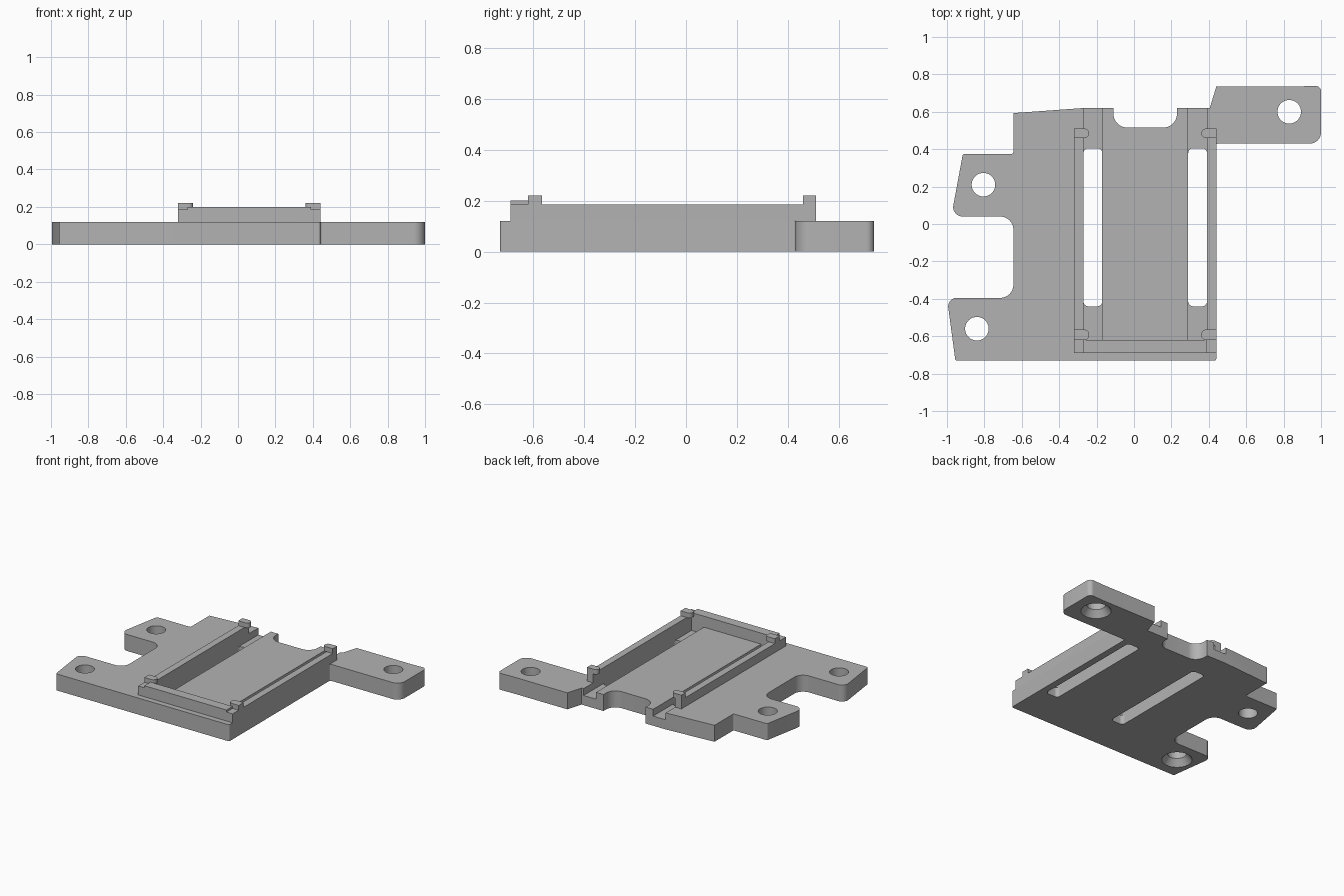
import bpy, bmesh, math
from mathutils import Vector

cube = bpy.data.objects.get("Cube")
if cube:
    bpy.data.objects.remove(cube, do_unlink=True)

grey = bpy.data.materials.new("plain_grey")
grey.use_nodes = True
grey.diffuse_color = (0.45, 0.45, 0.45, 1)
grey.node_tree.nodes["Principled BSDF"].inputs["Base Color"].default_value = (0.45, 0.45, 0.45, 1)


def fillet(corners, steps=8):
    """Turn (x, y, radius) corners into an outline with rounded corners."""
    out = []
    for i, (x, y, r) in enumerate(corners):
        p = Vector((x, y))
        if r == 0:
            out.append(p)
            continue
        a = (Vector(corners[i - 1][:2]) - p).normalized()
        b = (Vector(corners[(i + 1) % len(corners)][:2]) - p).normalized()
        half = a.angle(b) / 2
        centre = p + (a + b).normalized() * (r / math.sin(half))
        start = p + a * (r / math.tan(half)) - centre
        end = p + b * (r / math.tan(half)) - centre
        for k in range(steps + 1):
            t = k / steps
            out.append(centre + (start * (1 - t) + end * t).normalized() * r)
    return out


def make_object(name, bm):
    bmesh.ops.recalc_face_normals(bm, faces=bm.faces)
    mesh = bpy.data.meshes.new(name)
    bm.to_mesh(mesh)
    bm.free()
    mesh.materials.append(grey)
    ob = bpy.data.objects.new(name, mesh)
    bpy.context.collection.objects.link(ob)
    return ob


def prism(name, corners, z0, z1):
    bm = bmesh.new()
    face = bm.faces.new([bm.verts.new((p.x, p.y, z0)) for p in fillet(corners)])
    top = bmesh.ops.extrude_face_region(bm, geom=[face])["geom"]
    verts = [v for v in top if isinstance(v, bmesh.types.BMVert)]
    bmesh.ops.translate(bm, verts=verts, vec=(0, 0, z1 - z0))
    return make_object(name, bm)


def block(name, x0, x1, y0, y1, z0, z1, r=0):
    return prism(name, [(x0, y0, r), (x1, y0, r), (x1, y1, r), (x0, y1, r)], z0, z1)


def cone(name, x, y, r0, r1, z0, z1):
    bm = bmesh.new()
    bmesh.ops.create_cone(bm, cap_ends=True, segments=40, radius1=r0, radius2=r1, depth=z1 - z0)
    bmesh.ops.translate(bm, verts=bm.verts, vec=(x, y, (z0 + z1) / 2))
    return make_object(name, bm)


def cut(target, cutter):
    """Subtract the cutter and throw it away."""
    cutter.hide_render = True
    mod = target.modifiers.new("cut", "BOOLEAN")
    mod.operation, mod.solver, mod.object = "DIFFERENCE", "EXACT", cutter
    bpy.context.view_layer.update()
    graph = bpy.context.evaluated_depsgraph_get()
    mesh = bpy.data.meshes.new_from_object(target.evaluated_get(graph))
    target.modifiers.clear()
    target.data = mesh
    bpy.data.objects.remove(cutter, do_unlink=True)


T = 0.12      # plate top
RAIL = 0.185  # rail top

# Base plate with mounting tabs
plate = prism("base_plate", [
    (-0.955, -0.73, 0.01), (0.44, -0.73, 0.01), (0.44, 0.43, 0.01),
    (1.0, 0.43, 0.06), (1.0, 0.74, 0.03), (0.87, 0.735, 0), (0.44, 0.735, 0),
    (0.405, 0.62, 0), (0.23, 0.62, 0), (0.23, 0.515, 0.075), (-0.11, 0.515, 0.075),
    (-0.11, 0.62, 0), (-0.27, 0.62, 0), (-0.645, 0.593, 0), (-0.645, 0.375, 0.01),
    (-0.915, 0.375, 0.01), (-0.977, 0.04, 0.05), (-0.645, 0.04, 0.07),
    (-0.645, -0.395, 0.07), (-1.0, -0.395, 0.045)], 0, T)

# Long grooves with slots through the plate
for x0, x1 in ((-0.27, -0.17), (0.29, 0.39)):
    cut(plate, block("groove_cutter", x0, x1, -0.62, 0.7, 0.07, 0.3))
    cut(plate, block("slot_cutter", x0, x1, -0.44, 0.405, -0.1, 0.3, 0.025))

# Screw holes, two of them countersunk underneath
for x, y, sunk in ((0.83, 0.6, True), (-0.84, -0.56, True), (-0.805, 0.21, False)):
    cut(plate, cone("hole_cutter", x, y, 0.063, 0.063, -0.1, 0.3))
    if sunk:
        cut(plate, cone("countersink_cutter", x, y, 0.108, 0.06, -0.01, 0.05))

# Side rails and clips
parts = [plate]
for side, outer, inner, tip in (("right", -0.32, -0.27, -0.24), ("left", 0.44, 0.39, 0.36)):
    parts.append(block(side + "_rail", min(outer, inner), max(outer, inner), -0.69, 0.51, T, RAIL))
    for end, y0, y1 in (("front", -0.62, -0.565), ("back", 0.46, 0.51)):
        r = 0.024
        parts.append(prism(f"{side}_{end}_clip", [
            (outer, y0, 0), (tip, y0, r), (tip, y1, r), (outer, y1, 0)], RAIL, 0.22))

# Raised stop at the front
parts.append(block("front_stop", -0.27, 0.39, -0.69, -0.62, T, 0.2))

# Smooth the rounded walls, keep edges sharp
bpy.ops.object.select_all(action="DESELECT")
for ob in parts:
    ob.select_set(True)
bpy.context.view_layer.objects.active = plate
bpy.ops.object.shade_smooth_by_angle(angle=math.radians(30))
